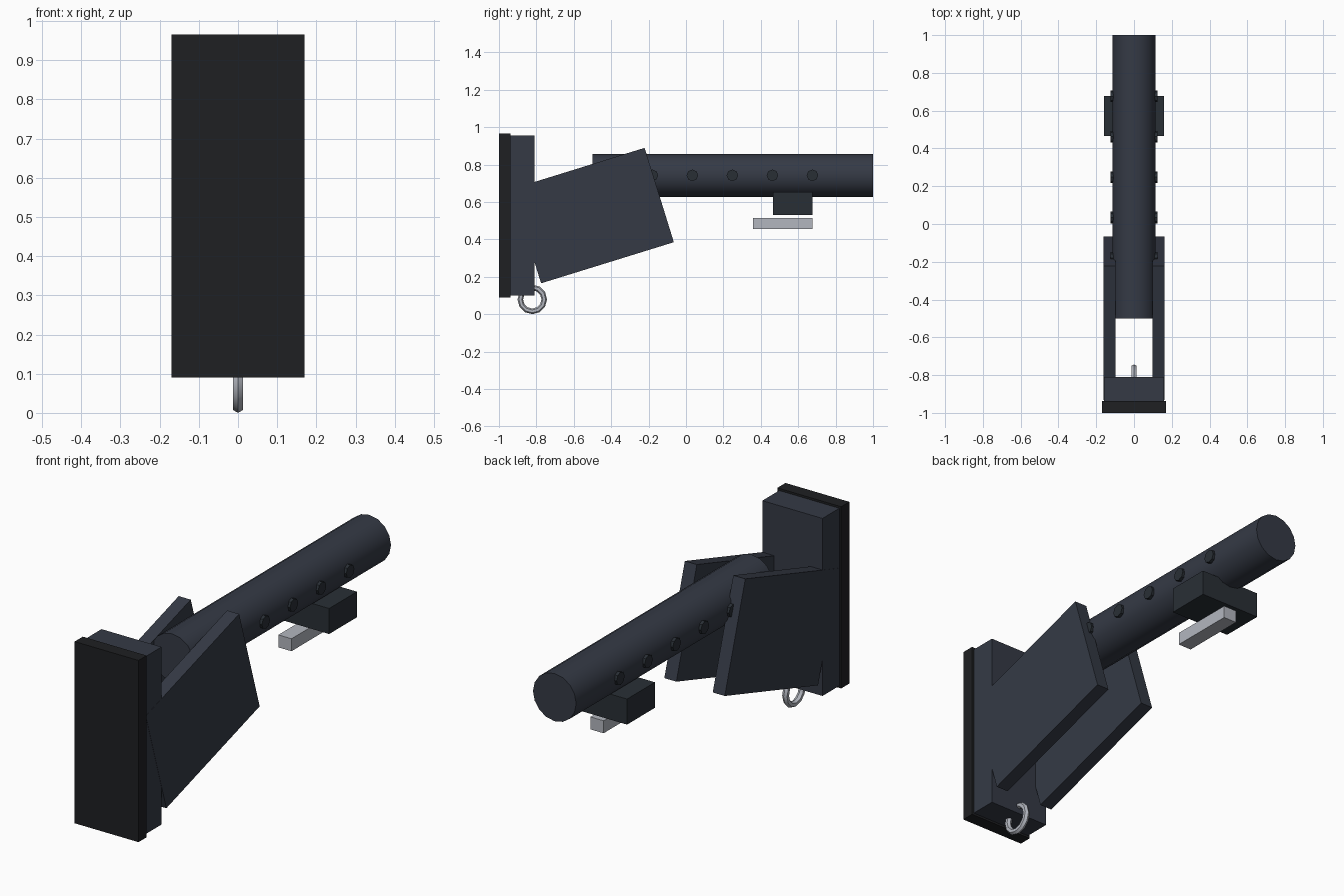
import bpy
from math import radians, pi

if "Cube" in bpy.data.objects:
    bpy.data.objects.remove(bpy.data.objects["Cube"])


def paint(name, rgb):
    m = bpy.data.materials.new(name)
    m.diffuse_color = (*rgb, 1)
    m.use_nodes = True
    m.node_tree.nodes["Principled BSDF"].inputs["Base Color"].default_value = m.diffuse_color
    return m


navy = paint("dark_navy", (0.035, 0.042, 0.06))
rubber = paint("black_rubber", (0.013, 0.014, 0.016))
bolt_mat = paint("dark_steel", (0.022, 0.028, 0.036))
steel = paint("bright_steel", (0.45, 0.47, 0.52))


def finish(name, mat, smooth=False):
    ob = bpy.context.object
    ob.name = name
    ob.data.materials.append(mat)
    bpy.ops.object.transform_apply(location=False, rotation=True, scale=True)
    if smooth:
        bpy.ops.object.shade_smooth_by_angle(angle=radians(50))
    return ob


def box(name, mat, lo, hi):
    bpy.ops.mesh.primitive_cube_add(size=1, location=[(a + b) / 2 for a, b in zip(lo, hi)])
    bpy.context.object.scale = [b - a for a, b in zip(lo, hi)]
    return finish(name, mat)


# Contact pad and its backing plate
box("rubber_pad", rubber, (-0.17, -1.0, 0.09), (0.17, -0.938, 0.965))
box("backing_plate", navy, (-0.16, -0.938, 0.10), (0.16, -0.81, 0.955))

# Pair of tilted side plates gripping the tube
for side, sx in (("left", -1), ("right", 1)):
    bpy.ops.mesh.primitive_cube_add(size=1, location=(sx * 0.129, -0.498, 0.527),
                                    rotation=(radians(17.2), 0, 0))
    bpy.context.object.scale = (0.064, 0.743, 0.528)
    finish(side + "_side_plate", navy)

# Main tube
bpy.ops.mesh.primitive_cylinder_add(vertices=16, radius=0.115, depth=1.5,
                                    location=(0, 0.25, 0.742), rotation=(pi / 2, 0, 0))
finish("main_tube", navy, True)

# Cross pins along the tube
for i in range(5):
    bpy.ops.mesh.primitive_cylinder_add(vertices=8, radius=0.031, depth=0.25,
                                        location=(0, -0.18 + 0.214 * i, 0.742),
                                        rotation=(0, pi / 2, 0))
    finish(f"cross_pin_{i + 1}", bolt_mat)

# Clamp block and release lever under the tube
box("clamp_block", bolt_mat, (-0.16, 0.465, 0.53), (0.16, 0.677, 0.653))
box("release_lever", steel, (-0.035, 0.357, 0.455), (0.035, 0.677, 0.515))

# Hanging ring
bpy.ops.mesh.primitive_torus_add(major_segments=12, minor_segments=6, major_radius=0.064,
                                 minor_radius=0.015, location=(0, -0.822, 0.079),
                                 rotation=(0, pi / 2, 0))
finish("hanging_ring", steel, True)
